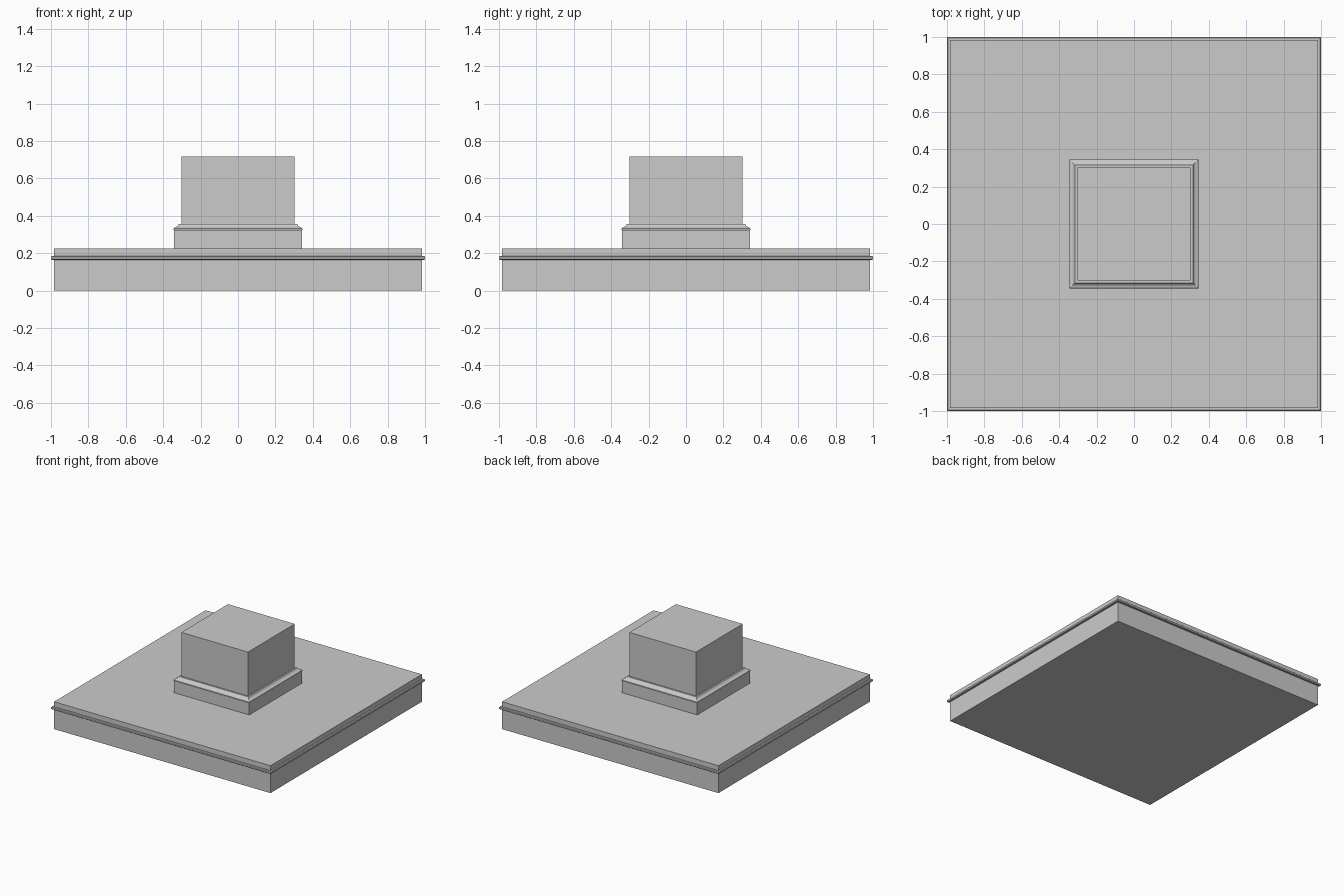
import bpy, bmesh

if "Cube" in bpy.data.objects:
    bpy.data.objects.remove(bpy.data.objects["Cube"])

def square_loft(name, profile):
    """Stack square rings (half width, z) and skin them into a closed solid."""
    bm = bmesh.new()
    rings = [[bm.verts.new((sx * h, sy * h, z))
              for sx, sy in ((-1, -1), (1, -1), (1, 1), (-1, 1))]
             for h, z in profile]
    for a, b in zip(rings, rings[1:]):
        for i in range(4):
            j = (i + 1) % 4
            bm.faces.new((a[i], a[j], b[j], b[i]))
    bm.faces.new(rings[0][::-1])
    bm.faces.new(rings[-1])
    mesh = bpy.data.meshes.new(name)
    bm.to_mesh(mesh)
    bm.free()
    obj = bpy.data.objects.new(name, mesh)
    bpy.context.collection.objects.link(obj)
    return obj

# Wide base slab with a thin bead running round its edge
square_loft("base_slab", [
    (0.983, 0), (0.983, 0.165), (0.995, 0.165), (1.0, 0.169), (1.0, 0.181),
    (0.995, 0.185), (0.983, 0.185), (0.983, 0.225)])

# Pedestal: plinth, rounded moulding stepping inwards, then the upper block
square_loft("pedestal", [
    (0.341, 0.225), (0.341, 0.32), (0.345, 0.326), (0.345, 0.332),
    (0.339, 0.338), (0.329, 0.341), (0.322, 0.347), (0.316, 0.357),
    (0.303, 0.357), (0.303, 0.717)])
